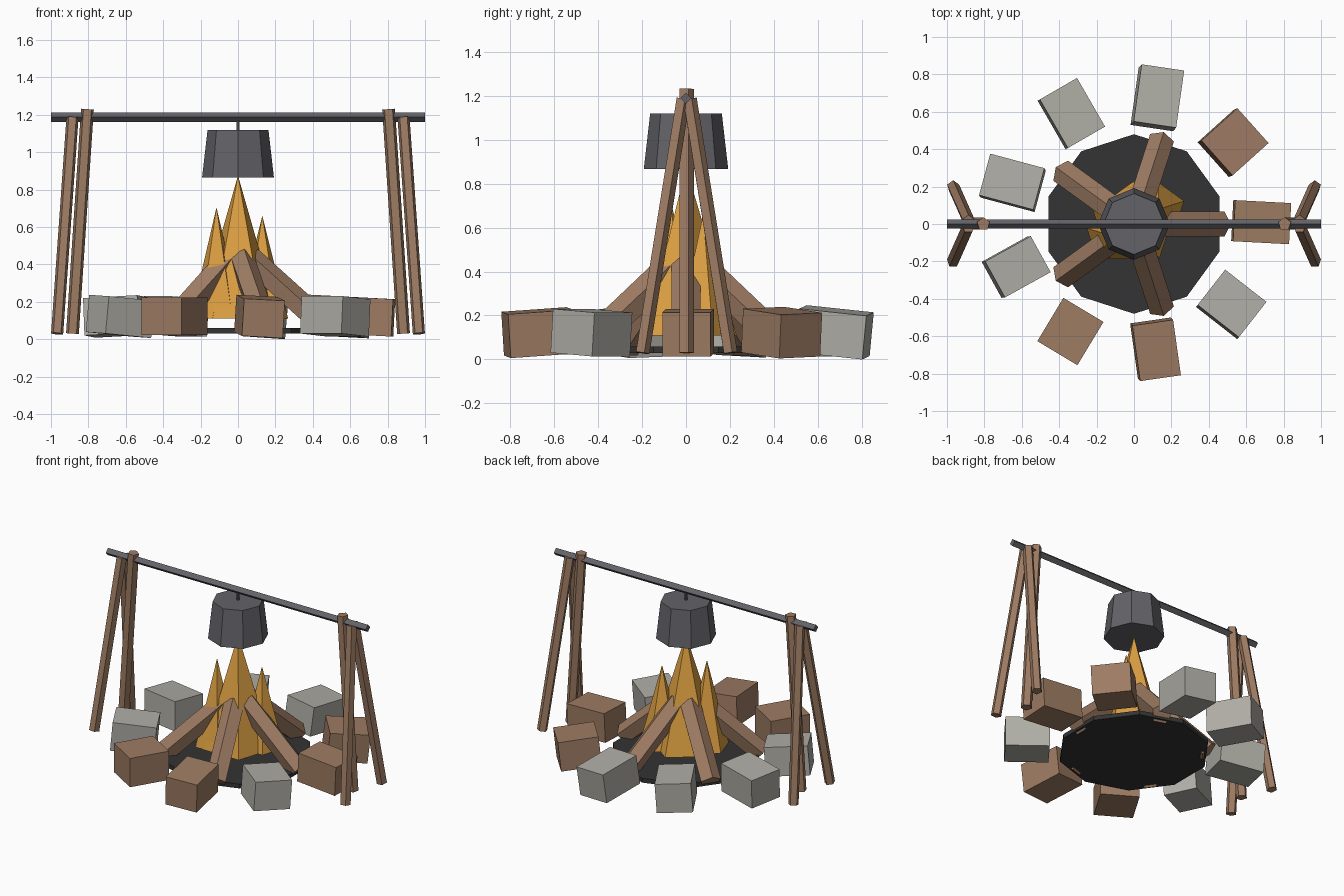
import bpy, bmesh
from math import cos, sin, pi, radians
from mathutils import Vector, Euler

cube = bpy.data.objects.get("Cube")
if cube:
    bpy.data.objects.remove(cube, do_unlink=True)


def material(name, rgb):
    m = bpy.data.materials.new(name)
    m.use_nodes = True
    m.diffuse_color = (*rgb, 1)
    m.node_tree.nodes["Principled BSDF"].inputs["Base Color"].default_value = (*rgb, 1)
    return m


wood = material("wood brown", (0.34, 0.20, 0.125))
stone = material("stone grey", (0.43, 0.42, 0.38))
fire = material("flame gold", (0.72, 0.35, 0.055))
iron = material("iron grey", (0.125, 0.125, 0.14))
ash = material("ash black", (0.033, 0.033, 0.033))


def finish(name, bm, mat):
    bmesh.ops.recalc_face_normals(bm, faces=bm.faces)
    mesh = bpy.data.meshes.new(name)
    bm.to_mesh(mesh)
    bm.free()
    mesh.materials.append(mat)
    obj = bpy.data.objects.new(name, mesh)
    bpy.context.collection.objects.link(obj)
    return obj


def prism(name, start, end, r0, r1, sides, mat, up=(0, 1, 0)):
    """Flat-sided rod, frustum or spike (r1 = 0) with its first corner towards up."""
    start, end = Vector(start), Vector(end)
    axis = (end - start).normalized()
    u = Vector(up)
    u = (u - axis * u.dot(axis)).normalized()
    v = axis.cross(u)
    bm = bmesh.new()

    def ring(center, r):
        turns = [2 * pi * i / sides for i in range(sides)]
        return [bm.verts.new(center + (u * cos(a) + v * sin(a)) * r) for a in turns]

    low = ring(start, r0)
    bm.faces.new(low)
    if r1:
        high = ring(end, r1)
        bm.faces.new(high)
    else:
        high = [bm.verts.new(end)] * sides
    for i in range(sides):
        j = (i + 1) % sides
        quad = [low[i], low[j], high[j], high[i]]
        bm.faces.new(quad if r1 else quad[:3])
    return finish(name, bm, mat)


# ash bed
prism("ash_bed", (0, 0, 0.03), (0, 0, 0.06), 0.48, 0.48, 10, ash)

# flames: x, y, tip height, base radius
for name, x, y, tip, r in [("flame_center", 0, 0, 0.875, 0.23),
                           ("flame_left", 0.13, 0.078, 0.66, 0.145),
                           ("flame_right", -0.115, -0.066, 0.705, 0.145)]:
    prism(name, (x, y, 0.11), (x, y, tip), r, 0, 5, fire)

# leaning logs
for i in range(5):
    a = 2 * pi * i / 5
    out = Vector((cos(a), sin(a), 0))
    prism(f"log_{i + 1}", out * 0.47 + Vector((0, 0, 0.06)),
          out * 0.06 + Vector((0, 0, 0.43)), 0.07, 0.07, 5, wood, (0, 0, 1))

# ring of blocks: x, y, yaw, length, width, roll, pitch, material
blocks = [
    (0.68, 0.01, -3, 0.30, 0.22, 0, 3, wood),
    (0.53, 0.435, 42, 0.26, 0.25, 2, 6, wood),
    (0.125, 0.675, 82, 0.31, 0.23, 4, 6, stone),
    (-0.335, 0.59, 120, 0.30, 0.23, 4, 0, stone),
    (-0.65, 0.22, 165, 0.30, 0.23, 3, 3, stone),
    (-0.63, -0.23, 209, 0.28, 0.22, -2, -5, stone),
    (-0.34, -0.575, 239, 0.27, 0.25, 0, 0, wood),
    (0.115, -0.67, 278, 0.30, 0.22, -3, 4, wood),
    (0.52, -0.43, -38, 0.28, 0.24, -4, 0, stone),
]
for i, (x, y, yaw, length, width, roll, pitch, mat) in enumerate(blocks):
    bm = bmesh.new()
    bmesh.ops.create_cube(bm, size=1)
    bmesh.ops.scale(bm, vec=(length, width, 0.2), verts=bm.verts)
    turn = Euler((radians(roll), radians(pitch), radians(yaw))).to_matrix()
    bmesh.ops.rotate(bm, matrix=turn, verts=bm.verts)
    bmesh.ops.translate(bm, vec=(x, y, 0.122), verts=bm.verts)
    lowest = min(v.co.z for v in bm.verts)
    bmesh.ops.translate(bm, vec=(0, 0, max(0, -lowest)), verts=bm.verts)
    finish(f"ring_block_{i + 1}", bm, mat)

# tripod poles at both ends
for side, s in [("left", 1), ("right", -1)]:
    prism(f"inner_pole_{side}", (s * 0.885, 0, 0.03), (s * 0.805, 0, 1.23),
          0.036, 0.036, 5, wood)
    for place, t in [("front", -1), ("back", 1)]:
        prism(f"{place}_pole_{side}", (s * 0.967, t * 0.2, 0.03),
              (s * 0.885, t * 0.015, 1.185), 0.034, 0.034, 5, wood)

# spit bar, hook and pot
prism("spit_bar", (-1, 0, 1.187), (1, 0, 1.187), 0.025, 0.025, 4, iron, (0, 0, 1))
prism("pot_hook", (0, 0, 1.1), (0, 0, 1.18), 0.008, 0.008, 6, iron)
prism("pot", (0, 0, 0.865), (0, 0, 1.118), 0.192, 0.163, 8, iron)
